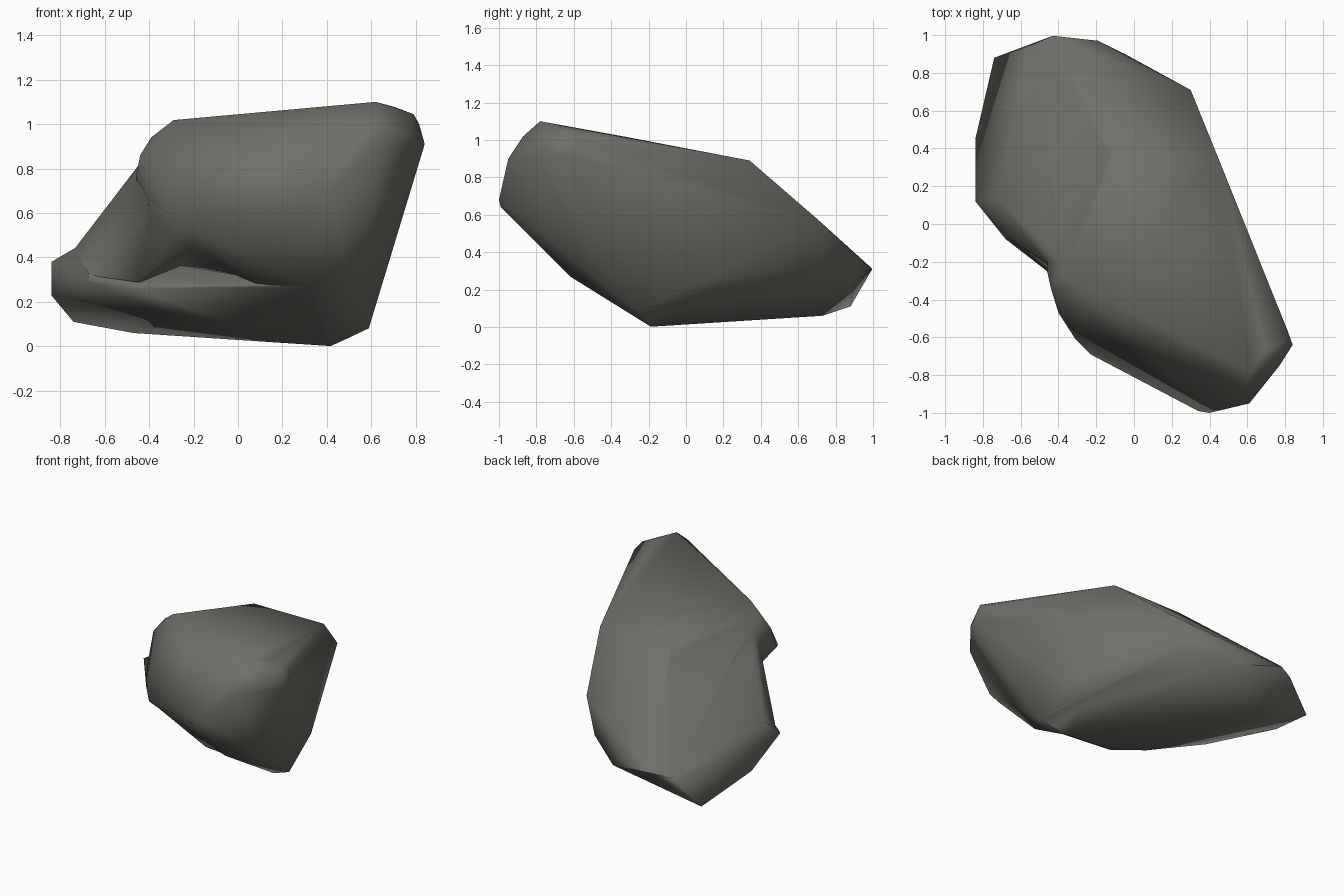
import bpy, bmesh, math

if "Cube" in bpy.data.objects:
    bpy.data.objects.remove(bpy.data.objects["Cube"])

# one flat stone colour
stone = bpy.data.materials.new("grey stone")
stone.diffuse_color = (0.16, 0.16, 0.14, 1)
stone.use_nodes = True
stone.node_tree.nodes["Principled BSDF"].inputs["Base Color"].default_value = stone.diffuse_color


def hull(name, corners):
    """Faceted boulder: the convex hull of a few corner points."""
    bm = bmesh.new()
    for c in corners:
        bm.verts.new(c)
    res = bmesh.ops.convex_hull(bm, input=bm.verts[:])
    inner = {g for g in res["geom_interior"] + res["geom_unused"]
             if isinstance(g, bmesh.types.BMVert)}
    loose = [v for v in bm.verts if v in inner or not v.link_faces]
    bmesh.ops.delete(bm, geom=loose, context='VERTS')
    bmesh.ops.recalc_face_normals(bm, faces=bm.faces[:])
    me = bpy.data.meshes.new(name)
    bm.to_mesh(me)
    bm.free()
    me.materials.append(stone)
    ob = bpy.data.objects.new(name, me)
    bpy.context.collection.objects.link(ob)
    return ob


# main overhanging mass
rock = hull("rock", [
    (.62, -.78, 1.10), (-.29, -.33, 1.018), (.45, .34, .89), (-.11, .34, .887),
    (.70, -.67, 1.078), (.79, -.63, 1.045), (.815, -.57, 1.0), (.84, -.64, .91),
    (.77, -.75, .95), (.60, -.87, 1.02), (.61, -.95, .90),
    (.40, -1.0, .68), (.34, -.99, .64),
    (-.23, -.69, .54), (-.31, -.61, .60), (-.40, -.47, .66),
    (-.39, -.28, .94), (-.44, -.34, .86), (-.46, -.25, .76),
    (.33, -.62, .27), (.42, -.19, 0), (.59, -.26, .08), (.55, .05, .23),
    (.30, .71, .57), (.20, .76, .33), (-.04, .90, .23),
    (-.19, .97, .33), (-.43, 1.0, .31)])

# sloping back, running from the top down to the left edge
back = hull("back", [
    (-.291, -.328, 1.016), (.448, .338, .888), (-.111, .338, .885),
    (.299, .708, .568), (-.46, -.09, .79), (-.735, .14, .445),
    (-.55, .95, .29), (-.431, .998, .309), (-.20, .965, .329),
    (-.67, -.065, .32), (-.46, -.18, .51), (-.46, -.23, .29),
    (.45, -.4, .9), (.3, .3, .3)])

# low foot on the left
foot = hull("foot", [
    (-.84, .12, .38), (-.84, .45, .23), (-.74, .88, .11), (-.68, -.08, .29),
    (-.46, -.25, .26), (-.73, .145, .444), (-.549, .951, .288),
    (-.43, .999, .308), (-.47, .73, .06), (-.25, -.17, .125), (-.05, -.3, .11),
    (.419, -.188, .001), (.589, -.255, .081), (.548, .048, .232),
    (.199, .758, .329), (-.041, .898, .231), (.30, -.57, .27)])

# fuse the masses into one surface
bpy.ops.object.select_all(action='DESELECT')
bpy.context.view_layer.objects.active = rock
rock.select_set(True)
for part in (back, foot):
    mod = rock.modifiers.new("fuse", 'BOOLEAN')
    mod.operation = 'UNION'
    mod.solver = 'EXACT'
    mod.object = part
    bpy.ops.object.modifier_apply(modifier="fuse")
    bpy.data.objects.remove(part, do_unlink=True)

# weld slivers left by the fuse
bm = bmesh.new()
bm.from_mesh(rock.data)
bmesh.ops.remove_doubles(bm, verts=bm.verts[:], dist=0.012)
bmesh.ops.recalc_face_normals(bm, faces=bm.faces[:])
bm.to_mesh(rock.data)
bm.free()

# soft shading across the facets
bpy.ops.object.shade_smooth_by_angle(angle=math.radians(100))
